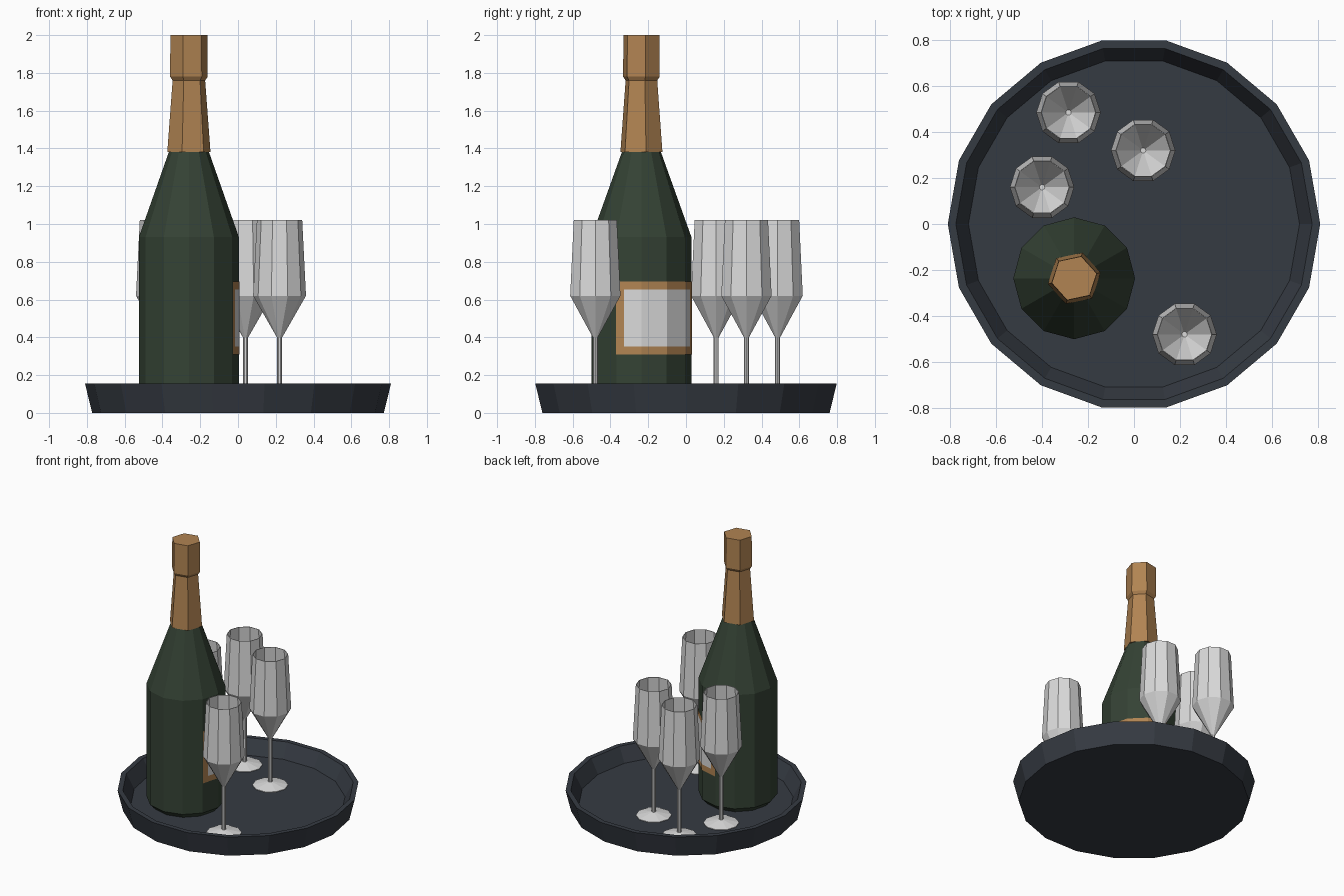
import bpy, math

if "Cube" in bpy.data.objects:
    bpy.data.objects.remove(bpy.data.objects["Cube"])


def material(name, rgb):
    m = bpy.data.materials.new(name)
    m.diffuse_color = (*rgb, 1)
    m.use_nodes = True
    m.node_tree.nodes["Principled BSDF"].inputs["Base Color"].default_value = m.diffuse_color
    return m


SLATE = material("dark slate", (0.036, 0.043, 0.055))
GREEN = material("bottle green", (0.035, 0.055, 0.035))
GOLD = material("copper foil", (0.44, 0.23, 0.085))
SILVER = material("pale glass", (0.70, 0.70, 0.70))


def make_object(name, verts, faces, mats, loc=(0, 0, 0)):
    me = bpy.data.meshes.new(name)
    me.from_pydata(verts, [], faces)
    for m in mats:
        me.materials.append(m)
    ob = bpy.data.objects.new(name, me)
    ob.location = loc
    bpy.context.collection.objects.link(ob)
    return ob


def lathe(name, profile, sides, mat, loc=(0, 0, 0), turn=0.0):
    """Spin (radius, z) points, listed bottom to top on the outside; cap both ends."""
    verts, faces = [], []
    for r, z in profile:
        for i in range(sides):
            a = math.radians(turn) + 2 * math.pi * i / sides
            # a radius may also be a function of the angle
            rr = r(a) if callable(r) else r
            verts.append((rr * math.cos(a), rr * math.sin(a), z))
    for k in range(len(profile) - 1):
        for i in range(sides):
            j = (i + 1) % sides
            faces.append((k * sides + i, k * sides + j,
                          (k + 1) * sides + j, (k + 1) * sides + i))
    faces.append(tuple(reversed(range(sides))))
    faces.append(tuple(range((len(profile) - 1) * sides, len(profile) * sides)))
    return make_object(name, verts, faces, [mat], loc)


FLOOR = 0.05

# Round tray with a flared rim
lathe("tray", [(0.772, 0), (0.81, 0.155), (0.775, 0.155), (0.72, FLOOR)], 18, SLATE)

# Bottle body: twelve sides closing onto the six-sided foil
BX, BY, R = -0.26, -0.236, 0.265
FOIL_TURN = 12


def foil_hexagon(a):
    d = (math.degrees(a) - FOIL_TURN) % 60 - 30
    return 0.117 * math.cos(math.radians(30)) / math.cos(math.radians(d))


lathe("bottle_body", [(0.225, FLOOR), (R, FLOOR + 0.04), (R, 0.93), (foil_hexagon, 1.38)],
      12, GREEN, (BX, BY, 0))

# Foil neck and cap
lathe("bottle_foil", [(0.117, 1.38), (0.088, 1.76), (0.102, 1.78), (0.100, 2.0)],
      6, GOLD, (BX, BY, 0), FOIL_TURN)

# Label: thin plate wrapped over four facets, pale panel inside a copper border
cols = [0, 0.31, 1, 2, 3, 3.69, 4]
rows = [0.31, 0.352, 0.652, 0.695]


def on_facets(t, z):
    k = min(int(t), 3)
    a, b = (math.radians(-30 + 30 * (k + n)) for n in (0, 1))
    f, r = t - k, R + 0.004
    return (r * (math.cos(a) * (1 - f) + math.cos(b) * f),
            r * (math.sin(a) * (1 - f) + math.sin(b) * f), z)


n = len(cols)
verts = [on_facets(t, z) for z in rows for t in cols]
faces = [(k * n + i, k * n + i + 1, (k + 1) * n + i + 1, (k + 1) * n + i)
         for k in range(3) for i in range(n - 1)]
label = make_object("bottle_label", verts, faces, [GOLD, SILVER], (BX, BY, 0))
for p in label.data.polygons:
    k, i = divmod(p.index, n - 1)
    p.material_index = 1 if k == 1 and 0 < i < n - 2 else 0

# Flute glasses: foot, stem, and a hollow bowl
glass = [(0.12, FLOOR + 0.002), (0.12, FLOOR + 0.006), (0.014, FLOOR + 0.03),
         (0.014, 0.40), (0.14, 0.62), (0.12, 1.02),
         (0.116, 1.02), (0.136, 0.622), (0.012, 0.407)]
for i, (x, y) in enumerate([(-0.285, 0.485), (0.04, 0.32), (-0.40, 0.16), (0.22, -0.48)]):
    lathe(f"flute_glass_{i + 1}", glass, 10, SILVER, (x, y, 0))
